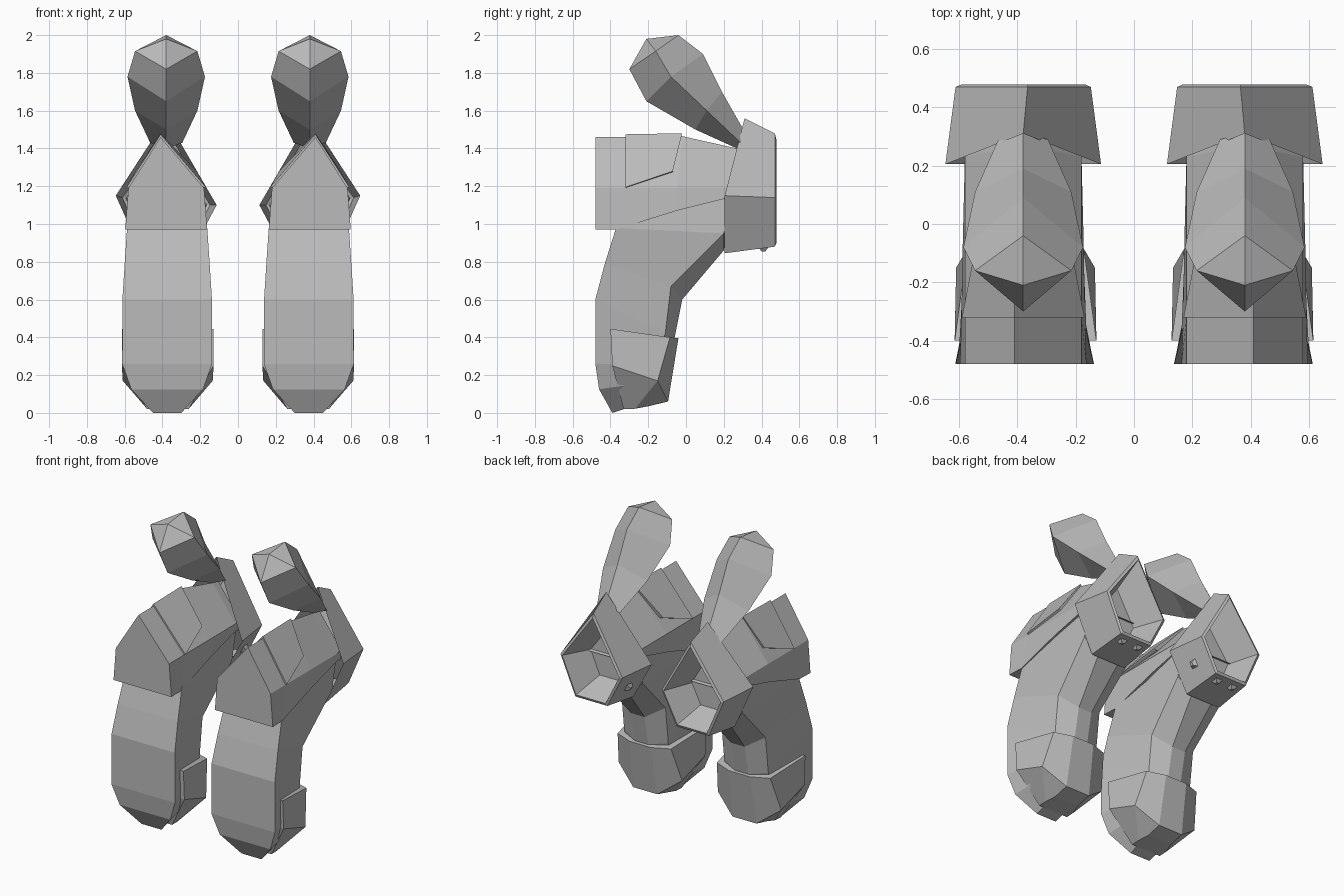
import bpy, bmesh
from mathutils import Vector

if "Cube" in bpy.data.objects:
    bpy.data.objects.remove(bpy.data.objects["Cube"], do_unlink=True)

grey = bpy.data.materials.new("plain grey")
grey.use_nodes = True
colour = (0.5, 0.5, 0.5, 1)
grey.diffuse_color = colour
grey.node_tree.nodes["Principled BSDF"].inputs["Base Color"].default_value = colour

CENTRE = 0.38


def add(name, rings, side, caps=(True, True), shift=0):
    """Skin a list of equal rings, placed and mirrored for one side."""
    bm = bmesh.new()
    loops = [[bm.verts.new((side * (CENTRE + shift + x), y, z)) for x, y, z in r] for r in rings]
    for a, b in zip(loops, loops[1:]):
        n = len(a)
        for i in range(n):
            j = (i + 1) % n
            bm.faces.new((a[i], a[j], b[j], b[i]))
    for loop, cap in ((loops[0], caps[0]), (loops[-1], caps[1])):
        if cap:
            bm.faces.new(loop)
    bmesh.ops.remove_doubles(bm, verts=bm.verts, dist=0.0005)
    bmesh.ops.recalc_face_normals(bm, faces=bm.faces)
    me = bpy.data.meshes.new(name)
    bm.to_mesh(me)
    bm.free()
    me.materials.append(grey)
    ob = bpy.data.objects.new(name, me)
    bpy.context.collection.objects.link(ob)


def limb(front, flank, back):
    """Six-point section; each argument is (half width, y, z)."""
    pts = [front, flank, back]
    return pts + [(-w, y, z) for w, y, z in reversed(pts)]


def roof(apex, shoulder, hem, shift=0.03, drop=0):
    """Five-point gabled section; the inner shoulder may sit lower by drop."""
    w, y, z = shoulder
    v, hy, hz = hem
    return [(shift, *apex), shoulder, hem, (-v, hy, hz), (-w, y, z - drop)]


def diamond(top, flank, low):
    w, y, z = flank
    return [(0, *top), (w, y, z), (0, *low), (-w, y, z)]


def inset(ring, factor, dy):
    c = sum((Vector(p) for p in ring), Vector()) / len(ring)
    return [tuple(c + (Vector(p) - c) * factor + Vector((0, dy, 0))) for p in ring]


def stud(name, side, centre, axis):
    """Small tapered peg pointing along one axis."""
    c, out = Vector(centre), Vector(axis)
    u = Vector((0, 1, 0))
    v = u.cross(out).normalized()
    base = [c + (u * a + v * b) * .025 for a, b in ((-1, -1), (1, -1), (1, 1), (-1, 1))]
    tip = [c + (p - c) * .4 + out for p in base]
    add(name, [base, tip], side)


for side, word in ((1, "left"), (-1, "right")):
    # Bent lower limb
    add(word + "_limb", [
        limb((.075, -.39, 0), (.075, -.33, .02), (.05, -.31, .03)),
        limb((.19, -.46, .125), (.17, -.22, .16), (.06, -.16, .13)),
        limb((.238, -.48, .26), (.17, -.17, .25), (.05, -.12, .22)),
        limb((.237, -.48, .6), (.165, -.11, .42), (.05, -.06, .4)),
        limb((.225, -.43, .79), (.165, -.08, .67), (.05, -.02, .6)),
        limb((.212, -.37, .98), (.19, .2, .95), (.08, .2, .86)),
        limb((.18, -.3, 1.13), (.19, .24, 1.13), (.08, .25, 1.1)),
    ], side, caps=(True, False), shift=-.005)

    # Cap over the rounded end
    add(word + "_end_cap", [
        limb((.243, -.4, .445), (.2, -.085, .4), (.08, -.04, .395)),
        limb((.243, -.39, .25), (.238, -.15, .17), (.09, -.095, .06)),
        limb((.11, -.33, .02), (.11, -.27, .022), (.09, -.2, .035)),
    ], side, shift=-.008)

    # Gabled upper block with overhanging front, running on into the cuff
    add(word + "_upper_block", [
        roof((-.48, 1.46), (.2, -.48, 1.19), (.217, -.48, .97)),
        roof((-.32, 1.46), (.2, -.32, 1.19), (.213, -.37, .97)),
        roof((-.02, 1.465), (.2, -.05, 1.19), (.207, -.05, 1.07)),
        roof((.27, 1.4), (.2, .23, 1.19), (.2, .23, 1.14), 0),
        roof((.33, 1.39), (.18, .3, 1.19), (.18, .3, 1.12), 0),
    ], side, caps=(True, False))

    # Raised saddle on the gable
    add(word + "_saddle", [
        roof((-.32, 1.475), (.21, -.32, 1.195), (.19, -.32, 1.19)),
        roof((-.02, 1.48), (.162, -.07, 1.28), (.145, -.07, 1.275)),
    ], side)

    # Cuff, open at the front and deeply hollow at the back
    near = roof((.31, 1.56), (.267, .205, 1.15), (.13, .205, .845), 0, .05)
    far = roof((.47, 1.48), (.232, .47, 1.14), (.12, .47, .88), -.015, .04)
    add(word + "_cuff", [near, far, inset(far, .92, .008), inset(far, .6, -.19)],
        side, caps=(False, True))

    # Small studs under the cuff and on its inner flank
    for x in (-.06, .06):
        stud(word + "_lower_stud", side, (x, .41, .875), (0, 0, -.02))
    stud(word + "_inner_stud", side, (-.185, .34, .98), (-.02, 0, -.01))

    # Bulbous horn leaning forward
    add(word + "_horn", [
        [(0, -.21, 1.98)] * 4,
        diamond((-.04, 2.0), (.165, -.16, 1.915), (-.3, 1.82)),
        diamond((.09, 1.9), (.205, -.08, 1.78), (-.21, 1.65)),
        diamond((.19, 1.7), (.165, .11, 1.6), (.05, 1.5)),
        diamond((.31, 1.49), (.085, .29, 1.43), (.27, 1.4)),
    ], side, caps=(False, False))
